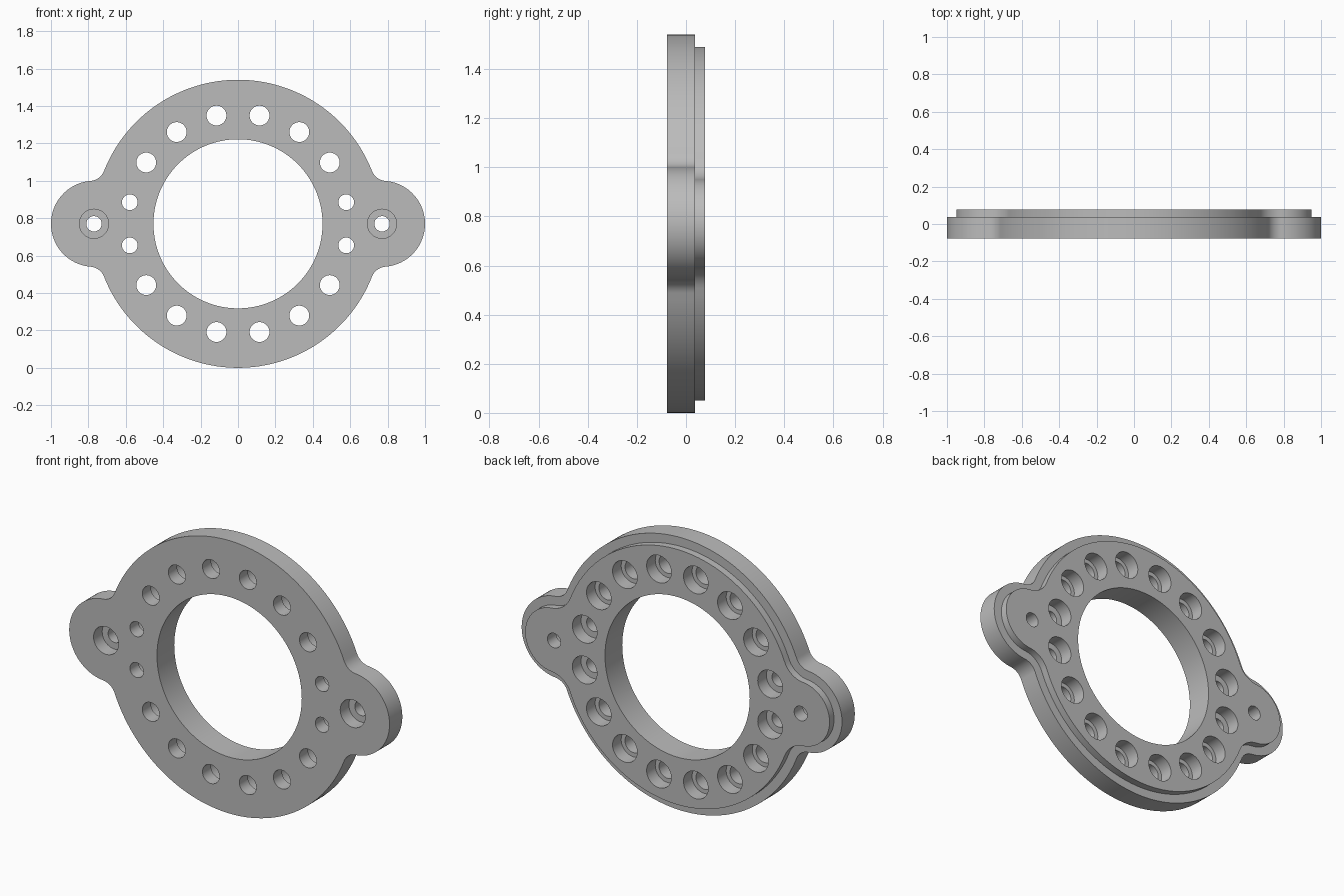
import bpy, bmesh
from math import pi, cos, sin, atan2, sqrt, radians

if "Cube" in bpy.data.objects:
    bpy.data.objects.remove(bpy.data.objects["Cube"], do_unlink=True)

RING_R, BORE_R = 0.77, 0.452        # ring outer radius and central bore
EAR_X, EAR_R, FILLET = 0.77, 0.23, 0.085
FRONT, LEDGE, BACK = -0.077, 0.037, 0.077
INSET = 0.05                        # rear step inset
CZ = RING_R                         # height of the ring centre

metal = bpy.data.materials.new("grey metal")
metal.use_nodes = True
grey = (0.5, 0.5, 0.5, 1)
metal.diffuse_color = grey
metal.node_tree.nodes["Principled BSDF"].inputs["Base Color"].default_value = grey


def arc(cx, cz, r, a0, a1, n):
    steps = [a0 + (a1 - a0) * i / n for i in range(n + 1)]
    return [(cx + r * cos(a), cz + r * sin(a)) for a in steps]


def outline(inset):
    """Ring with two ears blended in by fillets, moved inward by inset."""
    a, b = RING_R + FILLET, EAR_R + FILLET
    fx = (a * a - b * b + EAR_X ** 2) / (2 * EAR_X)
    fz = sqrt(a * a - fx * fx)
    ear_end, ring_start = atan2(fz, fx - EAR_X), atan2(fz, fx)
    quarter = arc(EAR_X, 0, EAR_R - inset, 0, ear_end, 20)
    quarter += arc(fx, fz, FILLET + inset, ear_end + pi, ring_start + pi, 10)[1:]
    quarter += arc(0, 0, RING_R - inset, ring_start, pi / 2, 32)[1:]
    half = quarter + [(-x, z) for x, z in quarter[-2::-1]]
    return half + [(x, -z) for x, z in half[-2:0:-1]]


def loft(name, sections):
    """Skin a closed solid through (points, y) sections."""
    bm = bmesh.new()
    loops = [[bm.verts.new((x, y, z + CZ)) for x, z in pts] for pts, y in sections]
    for lo, hi in zip(loops, loops[1:]):
        for i in range(len(lo)):
            bm.faces.new((lo[i - 1], lo[i], hi[i], hi[i - 1]))
    bm.faces.new(loops[0])
    bm.faces.new(loops[-1])
    bmesh.ops.recalc_face_normals(bm, faces=bm.faces)
    mesh = bpy.data.meshes.new(name)
    bm.to_mesh(mesh)
    bm.free()
    mesh.materials.append(metal)
    obj = bpy.data.objects.new(name, mesh)
    bpy.context.collection.objects.link(obj)
    return obj


def hole(x, z, steps, n=40):
    """Stepped round cutter from (radius, y) pairs."""
    cutter = loft("hole_cutter", [(arc(x, z, r, 0, 2 * pi, n)[:-1], y) for r, y in steps])
    cutter.hide_render = True
    return cutter


# Stepped flange body
outer, inner = outline(0), outline(INSET)
flange = loft("flange_ring", [(outer, FRONT), (outer, LEDGE), (inner, LEDGE), (inner, BACK)])

# Central bore
OUT = 0.1
cutters = [hole(0, 0, [(BORE_R, -OUT), (BORE_R, OUT)], 128)]

# Bolt circle, counterbored from the back; holes beside the ears are smaller
for k in range(16):
    a = radians(11.25 + 22.5 * k)
    r = 0.042 if abs(cos(a)) > 0.95 else 0.053
    cutters.append(hole(0.59 * cos(a), 0.59 * sin(a),
                        [(r, -OUT), (r, 0), (0.077, 0), (0.077, OUT)]))

# Ear holes, counterbored from the front
for side in (-1, 1):
    cutters.append(hole(side * EAR_X, 0,
                        [(0.078, -OUT), (0.078, 0), (0.041, 0), (0.041, OUT)]))

# Cut every hole
bpy.context.view_layer.objects.active = flange
for cutter in cutters:
    mod = flange.modifiers.new("hole", 'BOOLEAN')
    mod.operation = 'DIFFERENCE'
    mod.solver = 'EXACT'
    mod.object = cutter
    bpy.ops.object.modifier_apply(modifier=mod.name)
    bpy.data.objects.remove(cutter, do_unlink=True)

bpy.ops.object.select_all(action='DESELECT')
flange.select_set(True)
bpy.ops.object.shade_smooth_by_angle(angle=radians(30))
